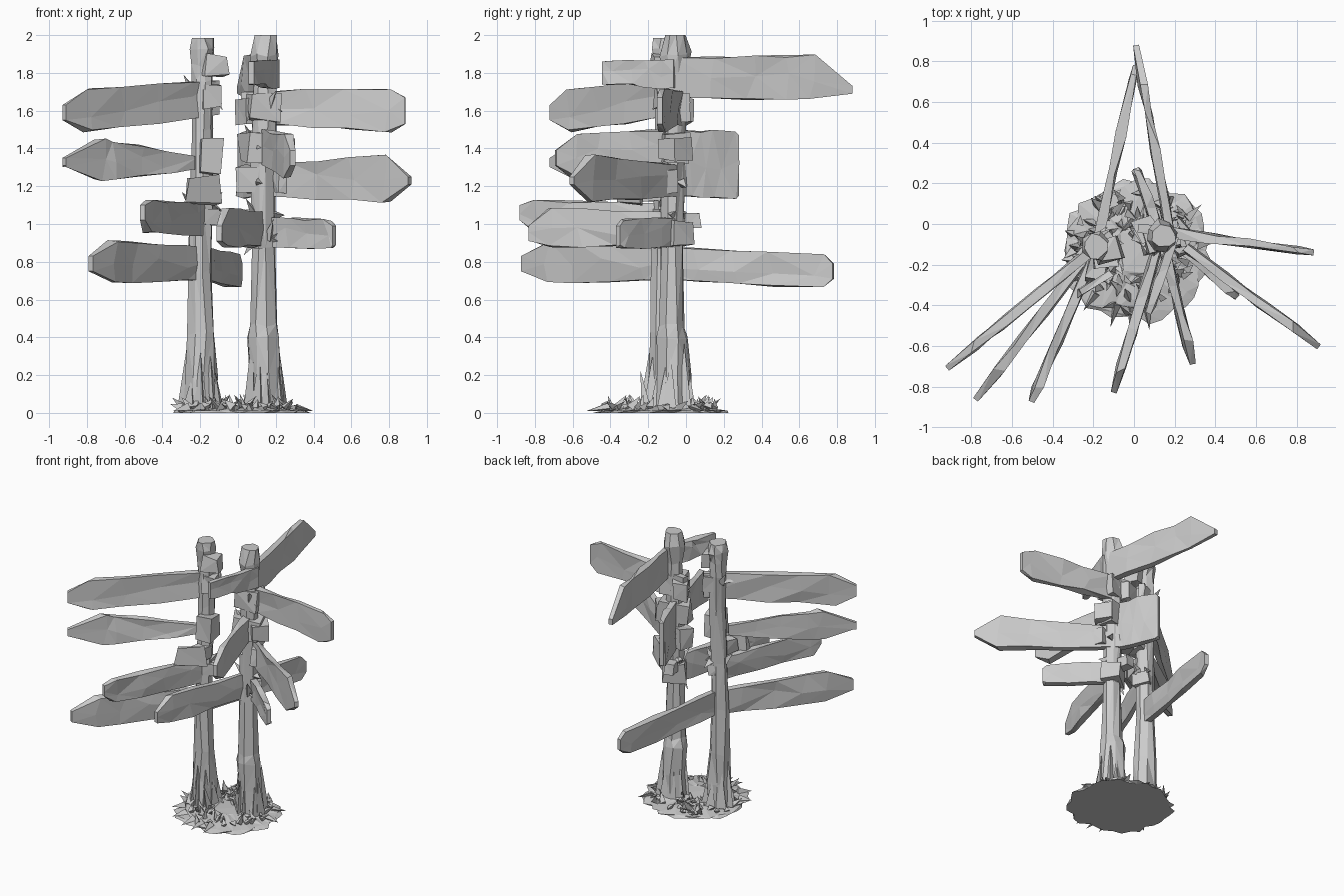
import bpy, bmesh, math, random
from mathutils import Vector

if "Cube" in bpy.data.objects:
    bpy.data.objects.remove(bpy.data.objects["Cube"])
random.seed(7)


def jit(a):
    return random.uniform(-a, a)


def finish(name, bm):
    bmesh.ops.recalc_face_normals(bm, faces=bm.faces)
    bmesh.ops.triangulate(bm, faces=bm.faces)
    me = bpy.data.meshes.new(name)
    bm.to_mesh(me)
    bm.free()
    ob = bpy.data.objects.new(name, me)
    bpy.context.collection.objects.link(ob)
    return ob


def loft(bm, rings):
    """Skin a list of equal-length point rings and cap both ends."""
    vs = [[bm.verts.new(p) for p in r] for r in rings]
    n = len(vs[0])
    for a, b in zip(vs, vs[1:]):
        for i in range(n):
            j = (i + 1) % n
            bm.faces.new((a[i], a[j], b[j], b[i]))
    bm.faces.new(vs[0][::-1])
    bm.faces.new(vs[-1])


def post(name, prof):
    bm = bmesh.new()
    rings = []
    for x, y, z, r in prof:
        ring = []
        for i in range(8):
            a = math.tau * i / 8 + 0.3 + jit(0.15)
            q = r * (1 + jit(0.13))
            ring.append((x + q * math.cos(a), y + q * math.sin(a), z + (jit(0.015) if 0.1 < z < 1.97 else 0)))
        rings.append(ring)
    loft(bm, rings)
    return finish(name, bm)


def board(name, start, end, root, head, tip, shoulder=0.85, blunt=0.04, thick=0.042):
    """Upright sign plank; root and head are (low, high) heights, tip is the point height."""
    s, e = Vector((*start, 0)), Vector((*end, 0))
    d = e - s
    n = Vector((-d.y, d.x, 0)).normalized()
    rings = []
    for t in (0, 0.2, 0.42, 0.64, shoulder, 1):
        k = min(t / shoulder, 1)
        lo, hi = [root[i] + (head[i] - root[i]) * k for i in (0, 1)]
        h = thick / 2
        if t == 1:
            lo, hi, h = tip - blunt, tip + blunt, h * 0.7
        mid = (lo + hi) / 2 + jit(0.03)
        j = 0.009 if 0 < t < 1 else 0
        p = s + d * t
        ring = []
        for side, z in ((1, lo), (1, mid), (1, hi), (-1, hi), (-1, mid), (-1, lo)):
            dt = d.normalized() * jit(0.03) if 0 < t < 1 else Vector()
            ring.append(p + dt + n * (side * h + jit(j)) + Vector((0, 0, z + jit(j))))
        rings.append(ring)
    bm = bmesh.new()
    loft(bm, rings)
    return finish(name, bm)


def chunk(name, c, size, rot=0.0):
    """Rough hewn block."""
    bm = bmesh.new()
    bmesh.ops.create_cube(bm, size=1)
    ca, sa = math.cos(rot), math.sin(rot)
    for v in bm.verts:
        x, y, z = [q * w + jit(w * 0.1) for q, w in zip(v.co, size)]
        v.co = (c[0] + x * ca - y * sa, c[1] + x * sa + y * ca, c[2] + z)
    return finish(name, bm)


def shard(bm, p, tip, w):
    """Three-sided spike from p to tip."""
    p, tip = Vector(p), Vector(tip)
    d = (tip - p).normalized()
    u = d.orthogonal().normalized()
    v = d.cross(u)
    b = [bm.verts.new(p + (u * math.cos(a) + v * math.sin(a)) * w) for a in (0, 2.1, 4.2)]
    t = bm.verts.new(tip)
    for i in range(3):
        bm.faces.new((b[i], b[(i + 1) % 3], t))
    bm.faces.new(b[::-1])


# Two rough posts with necked, knobbly tops
post("left_post", [(-.195, -.12, 0, .095), (-.195, -.12, .2, .084), (-.195, -.12, .42, .073),
                   (-.2, -.12, .75, .063), (-.195, -.115, 1.1, .06), (-.19, -.11, 1.5, .06),
                   (-.19, -.11, 1.75, .062), (-.19, -.11, 1.84, .058), (-.19, -.11, 1.92, .072), (-.19, -.11, 1.985, .06)])
post("right_post", [(.155, -.065, 0, .1), (.145, -.065, .2, .09), (.132, -.068, .4, .082), (.135, -.07, .46, .068),
                    (.135, -.07, .9, .064), (.135, -.065, 1.3, .063), (.14, -.06, 1.65, .066),
                    (.14, -.06, 1.78, .06), (.14, -.06, 1.9, .082), (.15, -.06, 2.0, .06)])

# Signs on the left post
board("left_sign_top", (-.11, -.05), (-.92, -.71), (1.58, 1.76), (1.49, 1.71), 1.59, .84)
board("left_sign_second", (-.24, -.16), (-.92, -.71), (1.29, 1.36), (1.23, 1.45), 1.33, .72, .02)
board("left_sign_third", (-.17, -.1), (-.505, -.875), (.94, 1.11), (.95, 1.12), 1.06, .9)
board("left_sign_low", (-.17, -.08), (-.78, -.865), (.7, .87), (.69, .91), .79, .82)
board("left_sign_low_back", (-.19, -.12), (.01, .78), (.71, .88), (.66, .84), .75, .92)

# Signs on the right post
board("right_sign_top_back", (.18, -.06), (.01, .88), (1.67, 1.88), (1.66, 1.89), 1.71, .78, .02)
board("right_sign_top_stub", (.2, -.06), (.07, -.44), (1.72, 1.87), (1.74, 1.86), 1.8, .9, .06)
board("right_sign_second", (.02, -.02), (.885, -.14), (1.54, 1.7), (1.49, 1.72), 1.6, .9, .07)
board("right_sign_third", (.1, .0), (.91, -.605), (1.15, 1.31), (1.12, 1.36), 1.23, .84, .02)
board("right_sign_fourth", (.13, -.03), (.29, -.69), (1.33, 1.5), (1.25, 1.47), 1.35, .85)
board("right_sign_low_side", (.12, -.02), (.51, -.36), (.88, 1.03), (.87, 1.02), .94, .94, .05)
board("right_sign_low_front", (.14, -.03), (-.1, -.83), (.88, 1.06), (.88, 1.08), .95, .85)
board("right_back_plate", (.13, -.05), (.01, .275), (1.15, 1.49), (1.14, 1.49), 1.31, .93, .16)

# Blocks and short plank ends where signs meet the posts
chunk("left_square_plank", (-.19, -.29, 1.18), (.21, .035, .15), .55)
chunk("left_square_bracket", (-.18, -.2, 1.17), (.08, .16, .1), -.2)
for i, (x, y, z, sx, sy, sz, r) in enumerate([
        (-.145, -.14, 1.355, .11, .13, .17, .1), (-.13, -.13, 1.84, .12, .1, .11, .3),
        (-.15, -.1, 1.68, .1, .12, .13, .2), (-.17, -.11, 1.04, .1, .12, .08, .5),
        (.13, -.07, 1.41, .2, .13, .15, .3), (.22, -.06, 1.4, .12, .12, .12, .7),
        (.08, -.05, 1.23, .15, .1, .15, -.3), (.23, -.1, 1.22, .07, .1, .13, .4),
        (.14, -.06, 1.62, .16, .13, .14, .2), (.06, -.02, 1.6, .1, .11, .13, .5),
        (.14, -.06, .95, .15, .13, .14, .6), (.1, .03, 1.02, .07, .08, .08, .2)]):
    chunk(f"joint_block_{i + 1}", (x, y, z), (sx, sy, sz), r)

# Loose splinters around the joints and beneath the low signs
bm = bmesh.new()
for x, y, z in ((.14, -.06, 1.63), (-.19, -.11, 1.7), (.14, -.06, 1.42), (.14, -.06, 1.22),
                (.14, -.06, 1.05), (-.19, -.11, 1.1), (.14, -.06, .92)):
    for k in range(4):
        a = random.uniform(0, math.tau)
        c, s = math.cos(a), math.sin(a)
        shard(bm, (x + .05 * c, y + .05 * s, z), (x + .11 * c, y + .11 * s, z + jit(.11)), .03)
finish("splinters", bm)

# Bark slabs rising around each post foot
bm = bmesh.new()
for cx, cy, n, top in ((-.195, -.12, 8, .36), (.15, -.065, 9, .46)):
    for k in range(n):
        a = math.tau * k / n + jit(.2)
        c, s = math.cos(a), math.sin(a)
        shard(bm, (cx + .085 * c, cy + .085 * s, .025),
              (cx + .075 * c, cy + .075 * s, top * random.uniform(.5, 1)), .042)
finish("foot_bark", bm)

# Jagged, low ground patch
bm = bmesh.new()
rings = []
N = 36
for f, z in ((1, 0), (.97, .012), (.68, .025), (.35, .04)):
    ring = []
    for i in range(N):
        a = math.tau * i / N
        r = f * (1 + (jit(.08) if f > .9 else jit(.05)))
        ring.append((.01 + .355 * r * math.cos(a), -.13 + .345 * r * math.sin(a), z + (jit(.01) if f < .9 else 0)))
    rings.append(ring)
loft(bm, rings)
for a in (-1.9, -1.65, -1.4, -2.3, -2.7, .1, .6):
    c, s = math.cos(a), math.sin(a)
    shard(bm, (.01 + .3 * c, -.13 + .28 * s, .03), (.01 + .39 * c, -.13 + .4 * s, .01), .025)
finish("ground_patch", bm)

# Broad grass tufts and rubble
bm = bmesh.new()
for k in range(95):
    a, r = random.uniform(0, math.tau), math.sqrt(random.uniform(.05, .85))
    x, y = .01 + .35 * r * math.cos(a), -.13 + .34 * r * math.sin(a)
    h = random.uniform(.015, .085) * (1.15 - .5 * r)
    shard(bm, (x, y, .026), (x + jit(.06), y + jit(.06), .03 + h), random.uniform(.018, .03))
shard(bm, (-.1, -.21, .03), (-.12, -.24, .22), .03)
finish("grass_and_rubble", bm)

# Seat everything on the ground plane
for ob in bpy.data.objects:
    for v in ob.data.vertices:
        v.co.z = max(v.co.z, 0)
